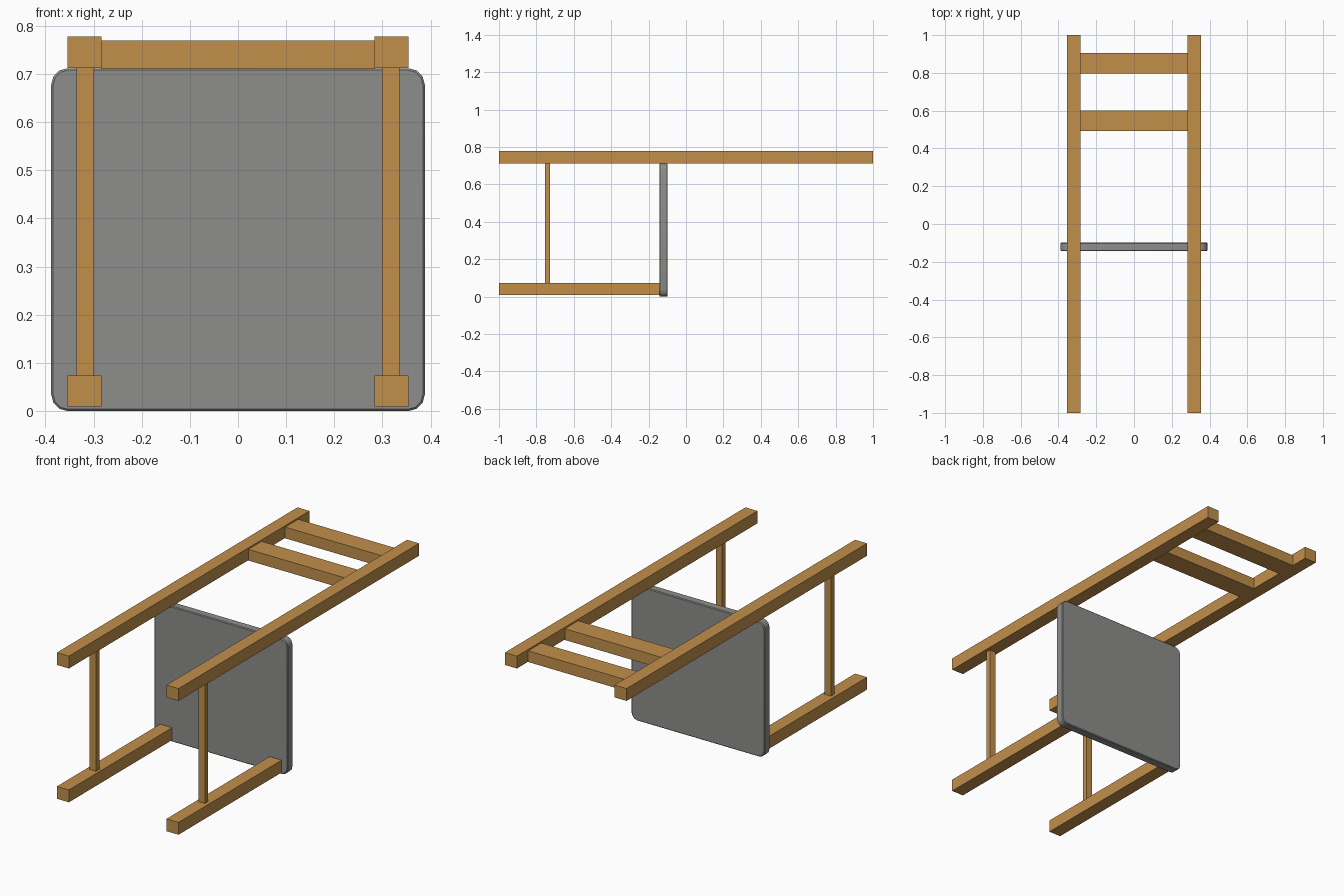
import bpy, bmesh, math

if "Cube" in bpy.data.objects:
    bpy.data.objects.remove(bpy.data.objects["Cube"])


def material(name, rgb):
    m = bpy.data.materials.new(name)
    m.diffuse_color = (*rgb, 1)
    m.use_nodes = True
    m.node_tree.nodes["Principled BSDF"].inputs["Base Color"].default_value = m.diffuse_color
    return m


wood = material("warm_wood", (0.54, 0.275, 0.07))
grey = material("grey_cushion", (0.27, 0.27, 0.262))


def finish(name, bm, mat):
    bmesh.ops.recalc_face_normals(bm, faces=bm.faces)
    me = bpy.data.meshes.new(name)
    bm.to_mesh(me)
    bm.free()
    me.materials.append(mat)
    ob = bpy.data.objects.new(name, me)
    bpy.context.collection.objects.link(ob)
    return ob


def box(name, x, y, z, mat=wood):
    """Box from (low, high) ranges on each axis."""
    bm = bmesh.new()
    bmesh.ops.create_cube(bm, size=1)
    for v in bm.verts:
        for i, (lo, hi) in enumerate((x, y, z)):
            v.co[i] = lo if v.co[i] < 0 else hi
    return finish(name, bm, mat)


# The chair lies on its front: legs run along y, back posts on top
for side, s in (("left", -1), ("right", 1)):
    def span(a, b):
        return sorted((s * a, s * b))
    box(side + "_front_leg", span(0.284, 0.354), (-1, -0.14), (0.009, 0.074))
    box(side + "_back_post", span(0.284, 0.354), (-1, 1), (0.713, 0.778))
    box(side + "_stretcher", span(0.299, 0.335), (-0.754, -0.726), (0.07, 0.717))

# Backrest slats between the posts
for name, y in (("lower_slat", (0.492, 0.602)), ("upper_slat", (0.798, 0.906))):
    box(name, (-0.285, 0.285), y, (0.711, 0.77))

# Seat panel: rounded corners, softened rims
seat = box("seat", (-0.388, 0.388), (-0.143, -0.098), (0, 0.712), grey)
bm = bmesh.new()
bm.from_mesh(seat.data)
corners = [e for e in bm.edges if abs(e.verts[0].co.y - e.verts[1].co.y) > 0.01]
bmesh.ops.bevel(bm, geom=corners, offset=0.034, segments=3, profile=0.5, affect='EDGES')
rims = [e for e in bm.edges if abs(e.verts[0].co.y - e.verts[1].co.y) < 0.001]
bmesh.ops.bevel(bm, geom=rims, offset=0.004, segments=1, affect='EDGES')
bm.to_mesh(seat.data)
bm.free()
bpy.context.view_layer.objects.active = seat
seat.select_set(True)
bpy.ops.object.shade_smooth_by_angle(angle=math.radians(40))
